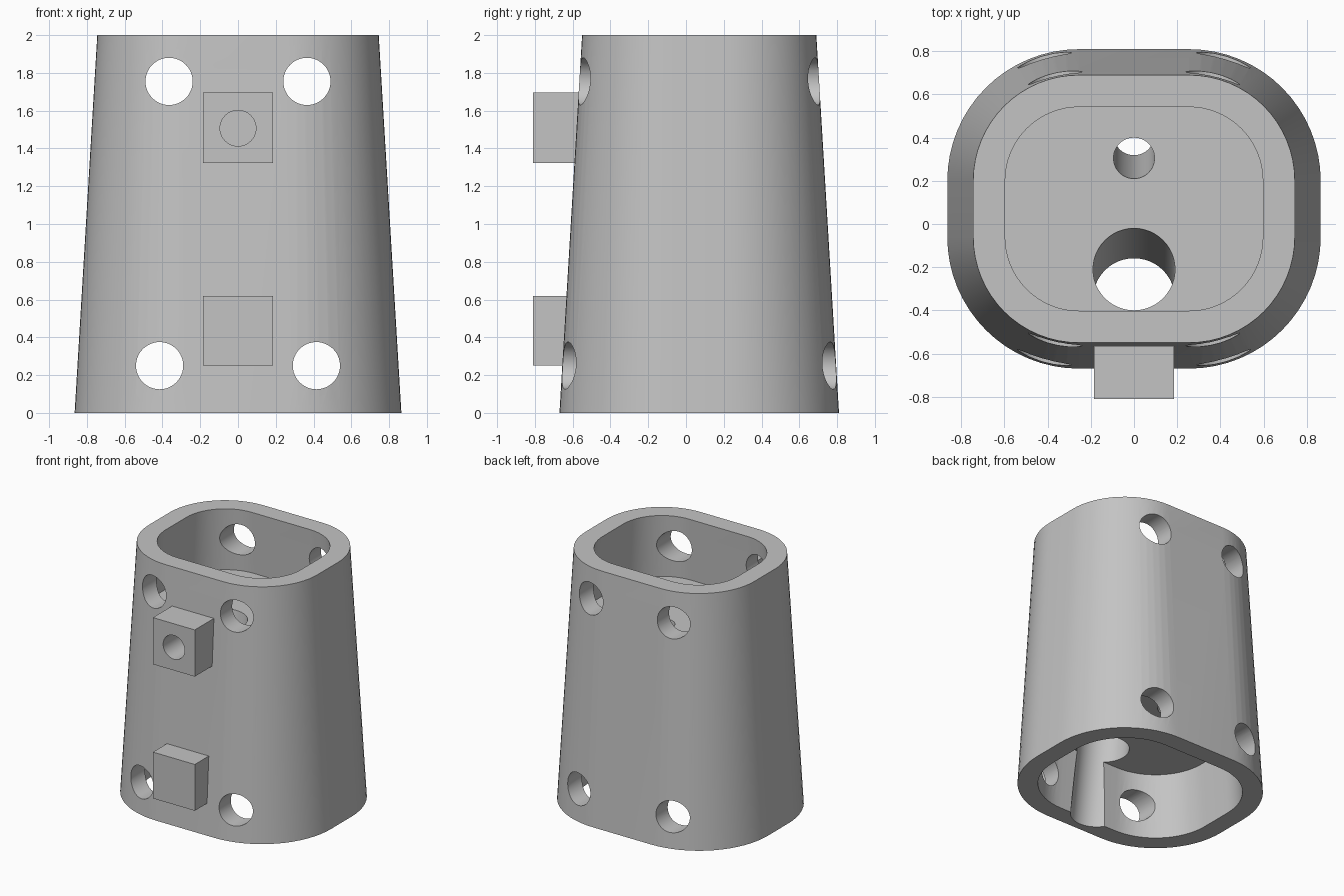
import bpy, bmesh, math

if "Cube" in bpy.data.objects:
    bpy.data.objects.remove(bpy.data.objects["Cube"])

grey = bpy.data.materials.new("plain grey")
grey.diffuse_color = (0.55, 0.55, 0.55, 1)
grey.use_nodes = True
grey.node_tree.nodes["Principled BSDF"].inputs["Base Color"].default_value = grey.diffuse_color


def loft(name, ring_a, ring_b):
    """Closed solid between two matching rings of points."""
    bm = bmesh.new()
    a = [bm.verts.new(p) for p in ring_a]
    b = [bm.verts.new(p) for p in ring_b]
    n = len(a)
    bm.faces.new(a)
    bm.faces.new(b)
    for i in range(n):
        j = (i + 1) % n
        bm.faces.new((a[i], a[j], b[j], b[i]))
    bmesh.ops.recalc_face_normals(bm, faces=bm.faces)
    me = bpy.data.meshes.new(name)
    bm.to_mesh(me)
    bm.free()
    me.materials.append(grey)
    ob = bpy.data.objects.new(name, me)
    bpy.context.collection.objects.link(ob)
    return ob


def shell_ring(z, inset=0.0, seg=16):
    """Rounded rectangle of the tapering sleeve at height z."""
    r = 0.61 - 0.06 * z - inset
    cx, cy, mid = 0.255, 0.13, 0.07
    pts = []
    for k, (sx, sy) in enumerate(((1, 1), (-1, 1), (-1, -1), (1, -1))):
        for i in range(seg + 1):
            t = math.pi / 2 * (k + i / seg)
            pts.append((sx * cx + r * math.cos(t), mid + sy * cy + r * math.sin(t), z))
    return pts


def circle(x, y, z, r, upright, n=48):
    ts = [2 * math.pi * i / n for i in range(n)]
    if upright:
        return [(x + r * math.cos(t), y, z + r * math.sin(t)) for t in ts]
    return [(x + r * math.cos(t), y + r * math.sin(t), z) for t in ts]


def cross_hole(x, z, r, y0, y1):
    return loft("hole_cutter", circle(x, y0, z, r, True), circle(x, y1, z, r, True))


def slanted_hole(y, slope, r):
    """Channel through the core; y is its centre at the upper floor (z = 1.5)."""
    rings = [circle(0, y + slope * (1.5 - z), z, r, False) for z in (-0.1, 1.6)]
    return loft("channel_cutter", *rings)


def box(name, x, y0, y1, z0, z1):
    def rect(y):
        return [(-x, y, z0), (x, y, z0), (x, y, z1), (-x, y, z1)]
    return loft(name, rect(y0), rect(y1))


def cut(ob, cutter):
    mod = ob.modifiers.new("cut", 'BOOLEAN')
    mod.operation = 'DIFFERENCE'
    mod.solver = 'EXACT'
    mod.object = cutter
    bpy.ops.object.select_all(action='DESELECT')
    bpy.context.view_layer.objects.active = ob
    ob.select_set(True)
    bpy.ops.object.modifier_apply(modifier=mod.name)


# Tapered sleeve, hollow at both ends with a solid core between
sleeve = loft("sleeve", shell_ring(0), shell_ring(2))
cutters = [
    loft("lower_cavity", shell_ring(-0.06, 0.148), shell_ring(0.51, 0.148)),
    loft("upper_cavity", shell_ring(1.5, 0.148), shell_ring(2.06, 0.148)),
    slanted_hole(-0.21, -0.14, 0.19),
    slanted_hole(0.305, 0.11, 0.095),
]

# Bolt holes from front to back near both ends
for s in (-1, 1):
    cutters.append(cross_hole(s * 0.365, 1.755, 0.125, -1, 1))
    cutters.append(cross_hole(s * 0.415, 0.25, 0.125, -1, 1))

# Front mounting blocks, the upper one with a socket
upper_block = box("upper_block", 0.185, -0.81, -0.53, 1.322, 1.695)
lower_block = box("lower_block", 0.185, -0.81, -0.60, 0.25, 0.62)
socket = cross_hole(0, 1.507, 0.095, -0.9, -0.5)
cutters.append(socket)

for c in cutters:
    cut(sleeve, c)
cut(upper_block, socket)
for c in cutters:
    bpy.data.objects.remove(c)

for ob in (sleeve, upper_block):
    bpy.ops.object.select_all(action='DESELECT')
    bpy.context.view_layer.objects.active = ob
    ob.select_set(True)
    bpy.ops.object.shade_smooth_by_angle(angle=math.radians(30))
